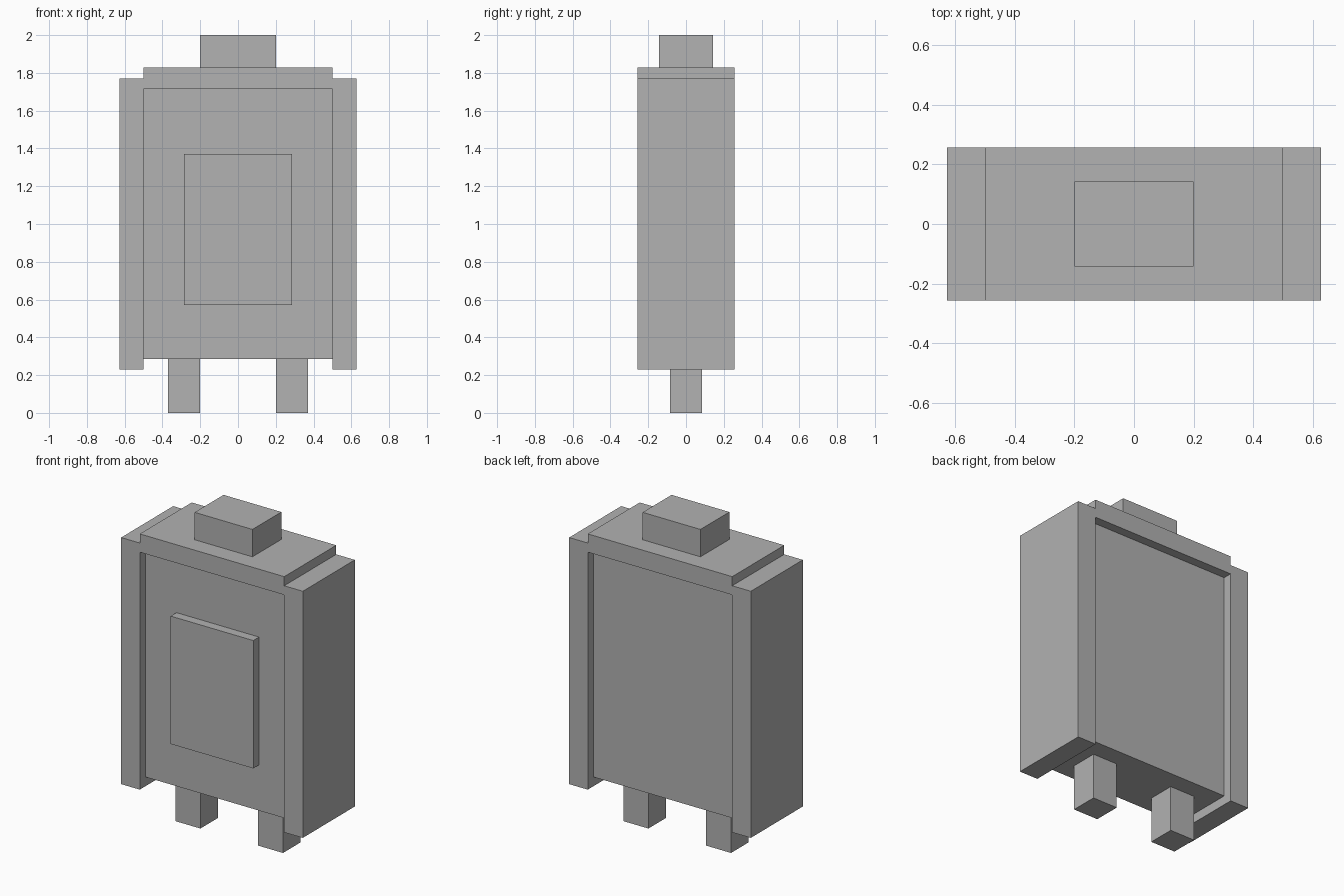
import bpy
import bmesh
from mathutils import Matrix, Vector

if "Cube" in bpy.data.objects:
    bpy.data.objects.remove(bpy.data.objects["Cube"])

U = 2 / 35  # module that all proportions follow

grey = bpy.data.materials.new("plain_grey")
grey.diffuse_color = (0.445, 0.445, 0.445, 1)
grey.use_nodes = True
grey.node_tree.nodes["Principled BSDF"].inputs["Base Color"].default_value = grey.diffuse_color


def box(name, x, y, z):
    """Box given by its (low, high) extents in modules along each axis."""
    size = Vector((x[1] - x[0], y[1] - y[0], z[1] - z[0])) * U
    centre = Vector((sum(x), sum(y), sum(z))) * (U / 2)
    bm = bmesh.new()
    bmesh.ops.create_cube(
        bm, size=1, matrix=Matrix.Translation(centre) @ Matrix.Diagonal(size).to_4x4())
    mesh = bpy.data.meshes.new(name)
    bm.to_mesh(mesh)
    bm.free()
    mesh.materials.append(grey)
    obj = bpy.data.objects.new(name, mesh)
    bpy.context.collection.objects.link(obj)
    return obj


# Main body, recessed front and back between the side columns
box("body", (-8.75, 8.75), (-3.5, 3.5), (5, 30))
# Raised plate on the front only
box("front_plate", (-5, 5), (-4.5, -3.5), (10, 24))
# Lid slab and the block on top of it
box("top_slab", (-8.75, 8.75), (-4.5, 4.5), (30, 32))
box("top_block", (-3.5, 3.5), (-2.5, 2.5), (32, 35))

# Side columns and legs, mirrored left and right
for side, s in (("left", -1), ("right", 1)):
    box(side + "_column", sorted((s * 8.75, s * 11)), (-4.5, 4.5), (4, 31))
    box(side + "_leg", sorted((s * 3.5, s * 6.5)), (-1.5, 1.5), (0, 5))
